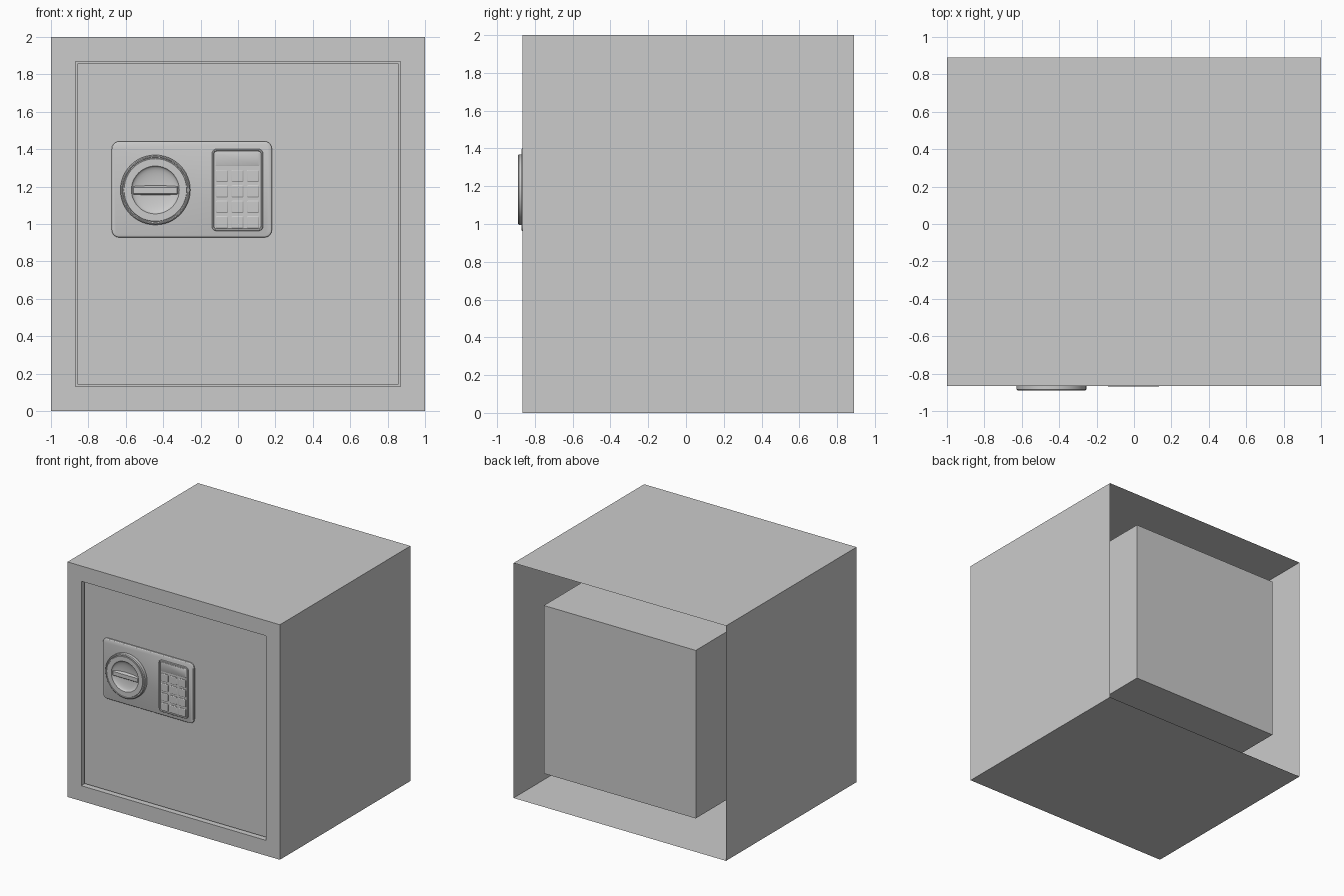
import bpy, bmesh, math

if "Cube" in bpy.data.objects:
    bpy.data.objects.remove(bpy.data.objects["Cube"])


def outline(cx, cz, hx, hz, r, segs):
    """Rounded rectangle, counter-clockwise seen from the front."""
    if r <= 1e-5:
        return [(cx - hx, cz - hz), (cx + hx, cz - hz), (cx + hx, cz + hz), (cx - hx, cz + hz)]
    pts = []
    for k, (sx, sz) in enumerate([(-1, -1), (1, -1), (1, 1), (-1, 1)]):
        for i in range(segs + 1):
            a = math.pi + math.pi / 2 * (k + i / segs)
            pts.append((cx + sx * (hx - r) + r * math.cos(a), cz + sz * (hz - r) + r * math.sin(a)))
    return pts


def skin(name, cx, cz, hx, hz, profile, r=0.0, segs=5, smooth=True, back=False):
    """Skin rings given as (inset, y) pairs and cap the last ring."""
    bm = bmesh.new()
    rings = []
    for inset, y in profile:
        rr = max(r - inset, 0.002) if r > 0 else 0
        pts = outline(cx, cz, hx - inset, hz - inset, rr, segs)
        rings.append([bm.verts.new((x, y, z)) for x, z in pts])
    for a, b in zip(rings, rings[1:]):
        n = len(a)
        for i in range(n):
            j = (i + 1) % n
            bm.faces.new((a[i], a[j], b[j], b[i]))
    bm.faces.new(rings[-1])
    if back:
        bm.faces.new(rings[0][::-1])
    if r > 0:
        bmesh.ops.remove_doubles(bm, verts=bm.verts, dist=1e-5)
    me = bpy.data.meshes.new(name)
    bm.to_mesh(me)
    bm.free()
    ob = bpy.data.objects.new(name, me)
    bpy.context.collection.objects.link(ob)
    if smooth:
        bpy.ops.object.select_all(action='DESELECT')
        ob.select_set(True)
        bpy.context.view_layer.objects.active = ob
        bpy.ops.object.shade_smooth_by_angle(angle=math.radians(30))
    return ob


# Shell: open at the back, front frame, door jamb, inner cavity box
skin("safe_body", 0, 1, 1, 1,
     [(0, 0.89), (0, -0.865), (0.13, -0.865), (0.13, -0.55), (0.285, -0.55), (0.285, 0.89)],
     smooth=False)

# Door, set slightly back inside the frame
skin("door", 0, 1, 0.857, 0.857, [(0, -0.56), (0, -0.84)], smooth=False, back=True)

# Lock plate
skin("lock_plate", -0.247, 1.185, 0.428, 0.257,
     [(0, -0.835), (0, -0.85), (0.004, -0.855), (0.012, -0.858)], r=0.04)

# Dial with a shallow bowl
R, BOWL = 0.187, 0.128
profile = [(0, -0.85), (0, -0.884), (0.006, -0.89), (0.011, -0.89), (0.013, -0.886),
           (0.018, -0.886), (0.02, -0.89), (R - BOWL, -0.89)]
for i in range(1, 9):
    a = math.pi / 2 * i / 8
    profile.append((R - max(BOWL * math.cos(a), 0.004), -0.89 + 0.028 * math.sin(a)))
skin("dial", -0.442, 1.182, R, R, profile, r=R, segs=12)

# Grip bar across the bowl
skin("dial_grip", -0.442, 1.18, 0.126, 0.026,
     [(0, -0.86), (0.006, -0.883), (0.010, -0.887)], smooth=False)

# Keypad bezel with recessed floor
skin("keypad_bezel", -0.003, 1.182, 0.137, 0.219,
     [(0, -0.85), (0, -0.866), (0.003, -0.87), (0.009, -0.87), (0.012, -0.862)], r=0.025)

# Display window
skin("display", -0.003, 1.346, 0.118, 0.037,
     [(0, -0.86), (0, -0.865), (0.004, -0.867)], r=0.006, segs=2)

# Keypad buttons
for row in range(4):
    for col in range(3):
        skin(f"button_{row}_{col}", -0.003 + 0.083 * (col - 1), 1.257 - 0.0825 * row, 0.033, 0.033,
             [(0, -0.86), (0, -0.866), (0.005, -0.869)], r=0.008, segs=3)
